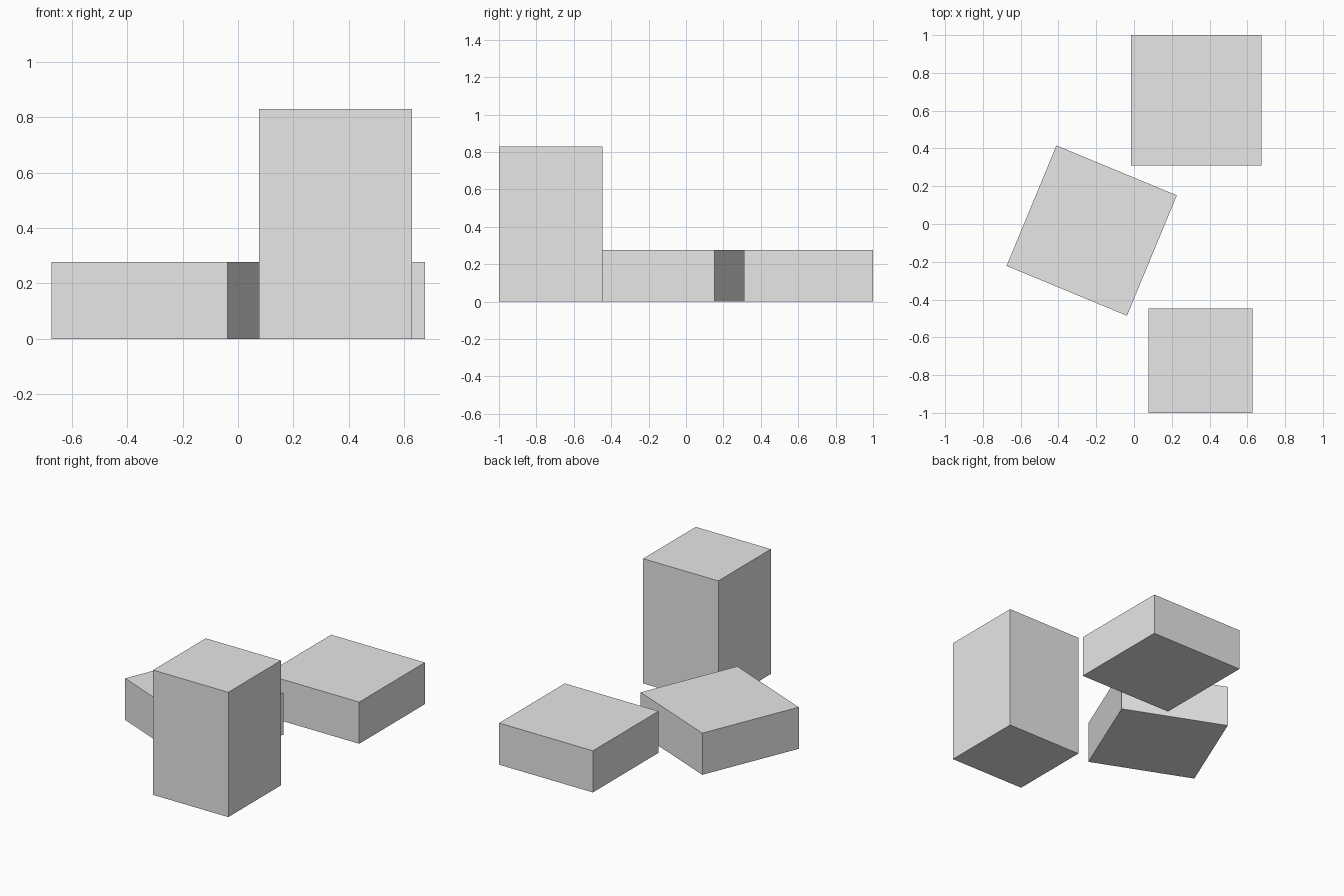
import bpy
import math

# Remove the default cube
cube = bpy.data.objects.get("Cube")
if cube:
    bpy.data.objects.remove(cube, do_unlink=True)

# Single plain material
grey = bpy.data.materials.new("light_grey")
grey.use_nodes = True
colour = (0.8, 0.8, 0.8, 1.0)
grey.diffuse_color = colour
grey.node_tree.nodes["Principled BSDF"].inputs["Base Color"].default_value = colour


def block(name, x, y, side, height, turn=0.0):
    """Square block standing on the ground, turned about its upright axis."""
    bpy.ops.mesh.primitive_cube_add(
        size=1, location=(x, y, height / 2), rotation=(0, 0, math.radians(turn)))
    ob = bpy.context.object
    ob.name = name
    ob.scale = (side, side, height)
    ob.data.materials.append(grey)
    return ob


LOW_SIDE, LOW_HEIGHT = 0.69, 0.277

# Tall block at the front, two matching low blocks behind it
block("tall_block", 0.352, -0.7235, 0.553, 0.83)
block("turned_low_block", -0.224, -0.035, LOW_SIDE, LOW_HEIGHT, turn=-22.5)
block("back_low_block", 0.33, 0.655, LOW_SIDE, LOW_HEIGHT)
